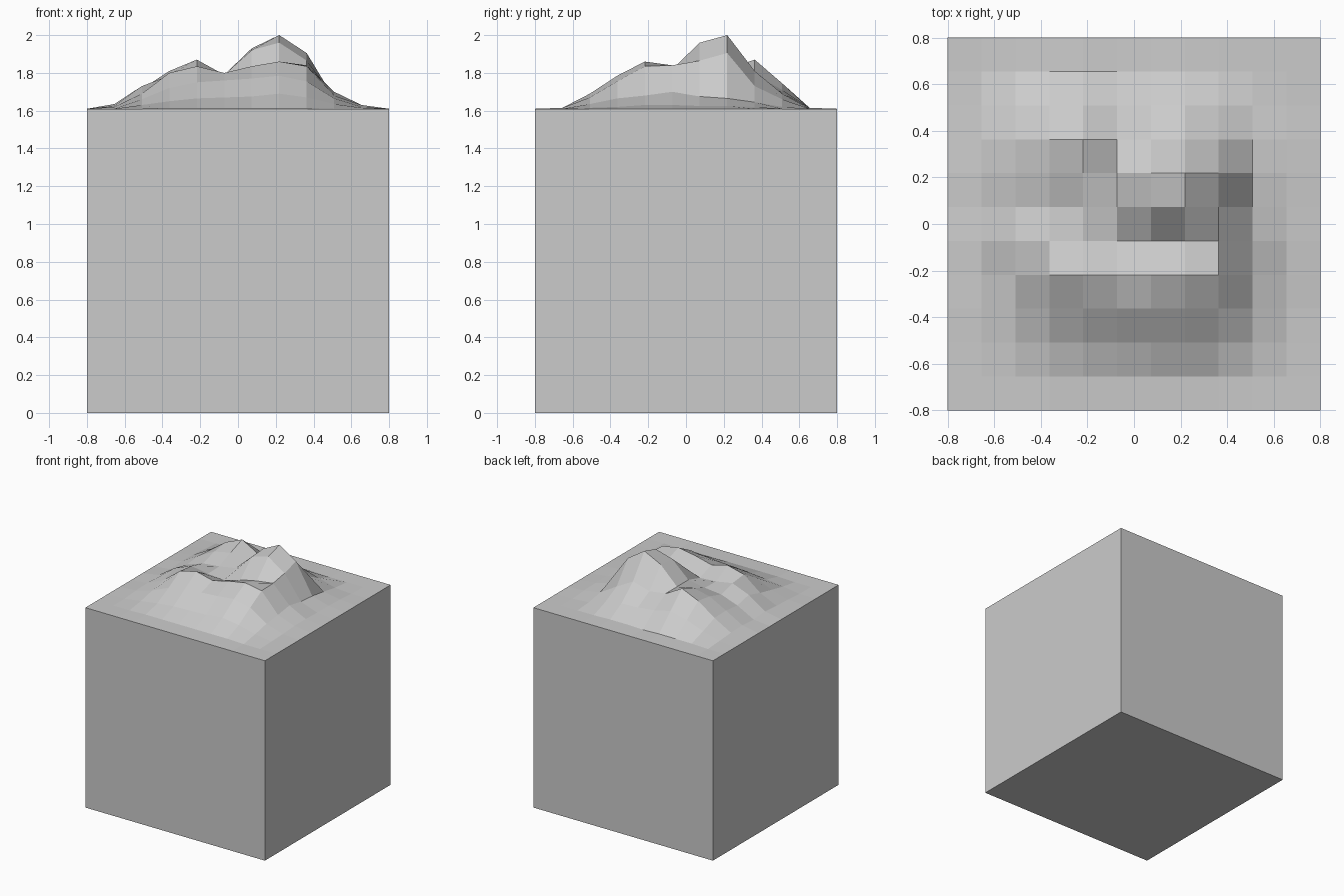
import bpy, bmesh

if "Cube" in bpy.data.objects:
    bpy.data.objects.remove(bpy.data.objects["Cube"])

HALF, BASE, CELLS = 0.8, 1.61, 11

# Relief heights in centimetres above the block top, front row to back row
# (inner grid points only, left to right; the rim stays flat)
RELIEF = [
    "0 0 .5 .5 .5 .5 .5 .5 0 0",
    "0 2 4 5.5 6 6.5 8 6 2.5 .5",
    "1 5 11 14 15 16 17.5 14.5 5.5 1",
    "1.5 8 19 22.5 19 22.5 25 22.5 7 2",
    "2.5 12 17.5 15 14 18 21 23 9 2",
    "1.5 9 14 15.5 18 31 35 25.5 6.5 1.5",
    "2.5 10.5 18 21 18 32 39 29.5 5.5 1.5",
    "2 10 20 26 18 16 20 12 3.5 1",
    "1 5 10 13.5 10 8.5 8 5 1 0",
    "0 .5 .5 .5 0 .5 .5 0 0 0",
]
heights = [[float(h) / 100 for h in row.split()] for row in RELIEF]

bm = bmesh.new()

# Terrain surface: a square grid lifted by the relief
bmesh.ops.create_grid(bm, x_segments=CELLS, y_segments=CELLS, size=HALF)
for v in bm.verts:
    col = round((v.co.x + HALF) / (2 * HALF) * CELLS)
    row = round((v.co.y + HALF) / (2 * HALF) * CELLS)
    v.co.z = BASE
    if 0 < col < CELLS and 0 < row < CELLS:
        v.co.z += heights[row - 1][col - 1]

# Block walls: pull the rim straight down to the ground, then close the bottom
rim = [e for e in bm.edges if e.is_boundary]
walls = bmesh.ops.extrude_edge_only(bm, edges=rim)["geom"]
for v in walls:
    if isinstance(v, bmesh.types.BMVert):
        v.co.z = 0
bmesh.ops.holes_fill(bm, edges=[e for e in bm.edges if e.is_boundary], sides=0)
bmesh.ops.recalc_face_normals(bm, faces=bm.faces[:])

mesh = bpy.data.meshes.new("terrain_block")
bm.to_mesh(mesh)
bm.free()
bpy.context.collection.objects.link(bpy.data.objects.new("terrain_block", mesh))
